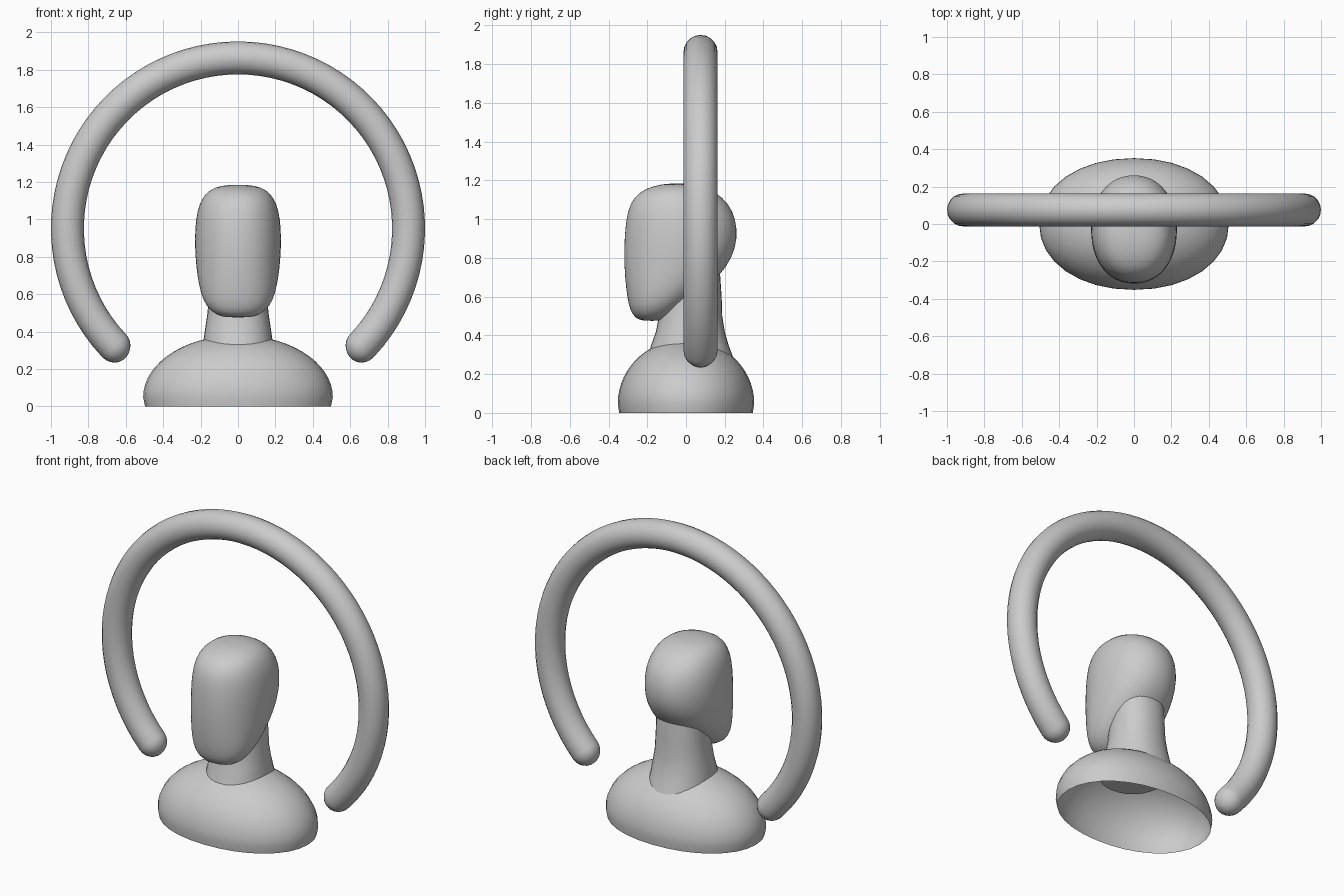
import bpy
import bmesh
from math import sin, cos, pi, radians, copysign

if "Cube" in bpy.data.objects:
    bpy.data.objects.remove(bpy.data.objects["Cube"])

# One plain grey for every part
grey = bpy.data.materials.new("plain grey")
grey.use_nodes = True
grey.diffuse_color = (0.6, 0.6, 0.6, 1)
grey.node_tree.nodes["Principled BSDF"].inputs["Base Color"].default_value = (0.6, 0.6, 0.6, 1)


def skin(name, rings, cap_start=True, cap_end=True, subdiv=0):
    """Join a series of closed rings of points into a smooth surface."""
    bm = bmesh.new()
    loops = [[bm.verts.new(p) for p in ring] for ring in rings]
    n = len(loops[0])
    for a, b in zip(loops, loops[1:]):
        for i in range(n):
            j = (i + 1) % n
            bm.faces.new((a[i], a[j], b[j], b[i]))
    if cap_start:
        bm.faces.new(loops[0][::-1])
    if cap_end:
        bm.faces.new(loops[-1])
    bmesh.ops.recalc_face_normals(bm, faces=bm.faces)
    mesh = bpy.data.meshes.new(name)
    bm.to_mesh(mesh)
    bm.free()
    mesh.materials.append(grey)
    obj = bpy.data.objects.new(name, mesh)
    bpy.context.collection.objects.link(obj)
    if subdiv:
        mod = obj.modifiers.new("Smooth", "SUBSURF")
        mod.levels = mod.render_levels = subdiv
    bpy.ops.object.select_all(action="DESELECT")
    obj.select_set(True)
    bpy.context.view_layer.objects.active = obj
    bpy.ops.object.shade_smooth_by_angle(angle=radians(50))
    return obj


def oval(z, front, back, half_width, power=2.0, n=32):
    """Horizontal superellipse ring between a front and a back y."""
    mid, half = (front + back) / 2, (back - front) / 2
    ring = []
    for i in range(n):
        a = 2 * pi * i / n
        c = copysign(abs(cos(a)) ** (2 / power), cos(a))
        s = copysign(abs(sin(a)) ** (2 / power), sin(a))
        ring.append((half_width * c, mid + half * s, z))
    return ring


# Shoulders: hollow dome, open underneath
dome = [oval(0, -0.345, 0.345, 0.497, 2.1)]
for k in range(16):
    t = radians(k * 5.9)
    dome.append(oval(0.05 + 0.33 * sin(t), -0.352 * cos(t), 0.352 * cos(t), 0.507 * cos(t), 2.1))
skin("shoulders", dome, cap_start=False)

# Neck: flared at the base, ending inside the head
neck = [(0.27, -0.2, 0.25, 0.195), (0.35, -0.18, 0.22, 0.185), (0.42, -0.155, 0.2, 0.175),
        (0.5, -0.14, 0.187, 0.163), (0.6, -0.13, 0.184, 0.156), (0.8, -0.1, 0.17, 0.15)]
skin("neck", [oval(*s, power=2.2) for s in neck])

# Head: long face in front, round skull behind, jaw sloping up to the nape
head = [(0.475, -0.22, -0.13, 0.06), (0.487, -0.262, -0.095, 0.115), (0.53, -0.29, -0.03, 0.168),
        (0.6, -0.305, 0.06, 0.2), (0.7, -0.316, 0.17, 0.219), (0.8, -0.321, 0.241, 0.229),
        (0.9, -0.319, 0.267, 0.232), (1.0, -0.31, 0.259, 0.227), (1.08, -0.291, 0.222, 0.209),
        (1.14, -0.245, 0.155, 0.175), (1.172, -0.17, 0.085, 0.125), (1.185, -0.09, 0.01, 0.055)]
skin("head", [oval(*s, power=2.15) for s in head], subdiv=1)

# Halo: open ring tube with hemispherical ends
R, r, y0, z0 = 0.912, 0.088, 0.075, 0.951
start, end = radians(-43.5), radians(223.5)
steps, caps = 64, 6
stations = []
for k in range(caps):
    t = pi / 2 * (1 - (k + 0.1) / caps)
    stations.append((start - r / R * sin(t), r * cos(t)))
stations += [(start + (end - start) * k / steps, r) for k in range(steps + 1)]
stations += [(start + end - a, q) for a, q in reversed(stations[:caps])]


def tube_ring(a, q, n=20):
    ring = []
    for i in range(n):
        b = 2 * pi * i / n
        d = R + q * cos(b)
        ring.append((d * cos(a), y0 + q * sin(b), z0 + d * sin(a)))
    return ring


skin("halo_ring", [tube_ring(a, q) for a, q in stations])
